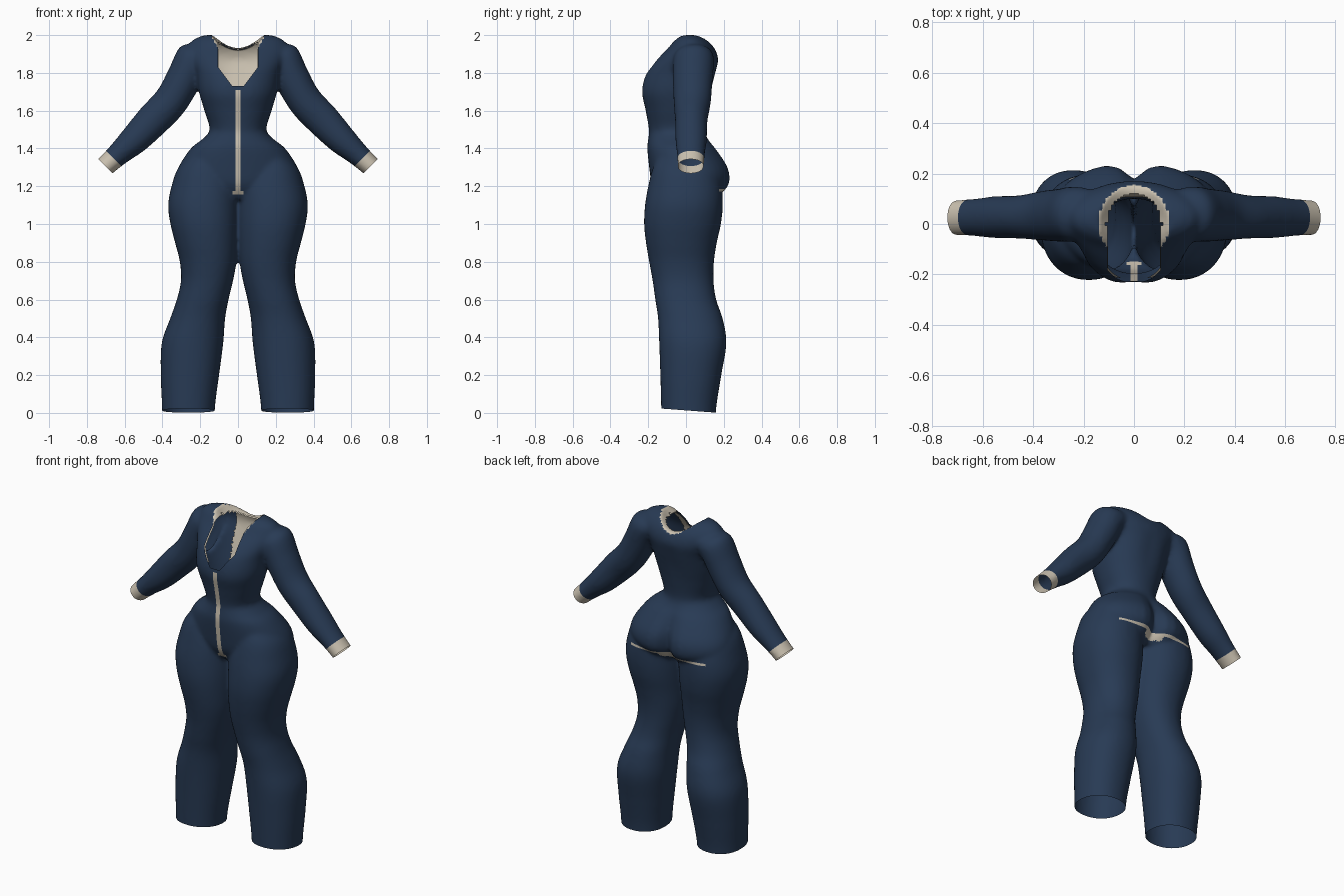
import bpy, bmesh, math
from mathutils import Vector

if "Cube" in bpy.data.objects:
    bpy.data.objects.remove(bpy.data.objects["Cube"])


def material(name, rgb):
    m = bpy.data.materials.new(name)
    m.diffuse_color = (*rgb, 1)
    m.use_nodes = True
    m.node_tree.nodes["Principled BSDF"].inputs["Base Color"].default_value = m.diffuse_color
    return m


BLUE = material("navy_fabric", (0.021, 0.043, 0.090))
CREAM = material("cream_lining", (0.60, 0.54, 0.44))
N = 40


def spline(rows, steps=5):
    """Catmull-Rom interpolation of parameter rows."""
    out = []
    for i in range(len(rows) - 1):
        a, b = rows[max(i - 1, 0)], rows[i]
        c, d = rows[i + 1], rows[min(i + 2, len(rows) - 1)]
        for k in range(steps):
            t = k / steps
            out.append([q + 0.5 * t * (r - p + t * (2 * p - 5 * q + 4 * r - s
                        + t * (3 * (q - r) + s - p))) for p, q, r, s in zip(a, b, c, d)])
    return out + [list(rows[-1])]


def loft(bm, rings):
    loops = [[bm.verts.new(p) for p in ring] for ring in rings]
    for a, b in zip(loops, loops[1:]):
        for i in range(N):
            j = (i + 1) % N
            bm.faces.new((a[i], a[j], b[j], b[i]))
    bm.faces.new(loops[0])
    bm.faces.new(loops[-1])


def unit_ring(power):
    """Superellipse of radius one."""
    for i in range(N):
        a = 2 * math.pi * i / N
        c, s = math.cos(a), math.sin(a)
        yield (math.copysign(abs(c) ** power, c), math.copysign(abs(s) ** power, s))


bm = bmesh.new()

# Torso: height, half width, front, back, front cleft, back cleft
torso = [(1.13, .20, -.13, .15, 0, .20), (1.17, .27, -.16, .208, 0, .35),
         (1.22, .325, -.183, .240, 0, .33), (1.30, .315, -.195, .231, 0, .26),
         (1.40, .250, -.205, .165, 0, .12), (1.45, .188, -.20, .12, 0, .03),
         (1.50, .150, -.196, .10, 0, 0), (1.60, .178, -.218, .112, .03, 0),
         (1.70, .207, -.242, .135, .07, .03), (1.80, .222, -.218, .16, .06, .03),
         (1.87, .25, -.165, .17, 0, 0), (1.93, .265, -.105, .152, 0, 0),
         (1.975, .238, -.07, .115, 0, 0), (2.0, .18, -.035, .07, 0, 0)]
rings = []
for z, w, f, b, cf, cb in spline(torso):
    ring = []
    for u, v in unit_ring(0.92):
        x = u * w
        cleft = (cb if v > 0 else cf) * math.exp(-(x / 0.05) ** 2)
        ring.append((x, (f + b) / 2 + v * (b - f) / 2 * (1 - cleft), z))
    rings.append(ring)
loft(bm, rings)

# Legs: height, inner x, outer x, front, back
leg = [(-.05, .125, .40, -.13, .155), (.05, .12, .403, -.132, .163),
       (.20, .10, .409, -.136, .187), (.37, .078, .404, -.142, .214),
       (.50, .068, .359, -.148, .194), (.60, .05, .324, -.163, .16),
       (.70, .026, .302, -.177, .146), (.80, .008, .308, -.195, .148),
       (.90, .001, .333, -.212, .163), (1.0, -.003, .358, -.222, .185),
       (1.1, -.004, .370, -.217, .195), (1.2, .0, .352, -.200, .19),
       (1.30, .03, .315, -.175, .16), (1.38, .07, .235, -.14, .10)]
# Arms: x, z, half thickness, centre y, half depth
arm = [(.16, 1.90, .075, .045, .09), (.235, 1.87, .099, .04, .108),
       (.295, 1.755, .098, .035, .105), (.36, 1.645, .092, .033, .098),
       (.45, 1.55, .090, .028, .086), (.55, 1.445, .078, .027, .083),
       (.63, 1.372, .062, .026, .074), (.70, 1.308, .054, .025, .070),
       (.74, 1.27, .053, .025, .070)]
for side in (-1, 1):
    loft(bm, [[(side * ((i + o) / 2 + u * (o - i) / 2), (f + b) / 2 + v * (b - f) / 2, z)
               for u, v in unit_ring(0.92)] for z, i, o, f, b in spline(leg)])
    loft(bm, [[(side * (x + u * r * .7071), cy + v * ry, z + u * r * .7071)
               for u, v in unit_ring(1)] for x, z, r, cy, ry in spline(arm)])
bmesh.ops.recalc_face_normals(bm, faces=bm.faces)

# Fuse the volumes into one smooth garment
mesh = bpy.data.meshes.new("jumpsuit")
bm.to_mesh(mesh)
bm.free()
suit = bpy.data.objects.new("jumpsuit", mesh)
bpy.context.collection.objects.link(suit)
rm = suit.modifiers.new("fuse", 'REMESH')
rm.mode, rm.voxel_size = 'VOXEL', 0.012
sm = suit.modifiers.new("soften", 'SMOOTH')
sm.factor, sm.iterations = 0.5, 7
bpy.context.view_layer.update()
fused = bpy.data.meshes.new_from_object(suit.evaluated_get(bpy.context.evaluated_depsgraph_get()))
suit.modifiers.clear()
suit.data = fused
bm = bmesh.new()
bm.from_mesh(fused)


def cut(test, co, no, clear=False):
    """Cut the faces whose centre passes the test along a plane."""
    faces = [f for f in bm.faces if test(f.calc_center_median())]
    geom = set(faces)
    for f in faces:
        geom.update(f.edges)
        geom.update(f.verts)
    bmesh.ops.bisect_plane(bm, geom=list(geom), dist=1e-5, plane_co=co,
                           plane_no=Vector(no).normalized(), clear_outer=clear)


# Open trouser hems and sleeves, and mark the cuff seams
cut(lambda c: c.z < .1, (0, -.13, .023), (0, -.075, -1), True)
for s in (-1, 1):
    wrist = lambda c: c.x * s > .5 and c.z > 1.1
    cut(wrist, (s * .703, 0, 1.307), (s, 0, -1), True)
    cut(wrist, (s * .66, 0, 1.35), (s, 0, -1))

# Seams of the zip, the plunging neckline and the seat crease
zip_area = lambda c: abs(c.x) < .06 and c.y < 0 and 1.1 < c.z < 1.8
neck_area = lambda c: abs(c.x) < .16 and c.y < 0 and c.z > 1.7
seat_area = lambda c: c.y > .05 and abs(c.x) < .3 and 1.1 < c.z < 1.25
for s in (-1, 1):
    cut(zip_area, (s * .014, 0, 0), (1, 0, 0))
    cut(neck_area, (s * .03, 0, 1.73), (s, 0, -.75))
    cut(neck_area, (s * .105, 0, 0), (1, 0, 0))
for z in (1.155, 1.175, 1.71):
    cut(zip_area, (0, 0, z), (0, 0, 1))
cut(neck_area, (0, 0, 1.73), (0, 0, 1))
for z in (1.172, 1.186):
    cut(seat_area, (0, 0, z), (0, 0, 1))


def neck(c):
    return math.hypot(c.x / .108, (c.y - .005) / .115)


def in_opening(c):
    if c.z > 1.85 and neck(c) < 1:
        return True
    return c.y < 0 and c.z > 1.73 and abs(c.x) < min(.105, .03 + (c.z - 1.73) * .75)


bmesh.ops.delete(bm, geom=[f for f in bm.faces if in_opening(f.calc_center_median())],
                 context='FACES')

# Roll the collar edge inwards
for v in bm.verts:
    if v.co.z > 1.85 and neck(v.co) < 1.3:
        v.co.z -= (1.3 - neck(v.co)) * .13


def is_cream(c):
    cuff = abs(c.x) > .5 and abs(c.x) - c.z > -.69
    zipper = abs(c.x) < .014 and c.y < 0 and 1.16 < c.z < 1.71
    groin = abs(c.x) < .032 and c.y < 0 and 1.155 < c.z < 1.175
    collar = c.z > 1.85 and neck(c) < 1.3
    crease = c.y > .05 and abs(c.x) < .26 and 1.172 < c.z < 1.186
    seat = c.y > .05 and abs(c.x) < .06 and 1.15 < c.z < 1.18
    return cuff or zipper or groin or collar or crease or seat


# Inner lining around the neckline, set just inside the fabric
lining_bm = bm.copy()
lining_bm.normal_update()
for v, n in [(v, v.normal.copy()) for v in lining_bm.verts]:
    v.co -= n * .01
drop = []
for f in lining_bm.faces:
    c = f.calc_center_median()
    f.material_index = 0
    f.smooth = True
    back = c.y > .03 and c.z > 1.64 and abs(c.x) < .115
    front = c.y <= .03 and c.z > 1.76 and .04 < abs(c.x) < .135
    if not (back or front):
        drop.append(f)
bmesh.ops.delete(lining_bm, geom=drop, context='FACES')
bmesh.ops.reverse_faces(lining_bm, faces=lining_bm.faces)
lining_mesh = bpy.data.meshes.new("neck_lining")
lining_mesh.materials.append(CREAM)
lining_bm.to_mesh(lining_mesh)
lining_bm.free()
bpy.context.collection.objects.link(bpy.data.objects.new("neck_lining", lining_mesh))

# Colour cuffs, zip, collar and seat crease
fused.materials.clear()
fused.materials.append(BLUE)
fused.materials.append(CREAM)
for f in bm.faces:
    f.material_index = int(is_cream(f.calc_center_median()))
    f.smooth = True
bm.to_mesh(fused)
bm.free()
